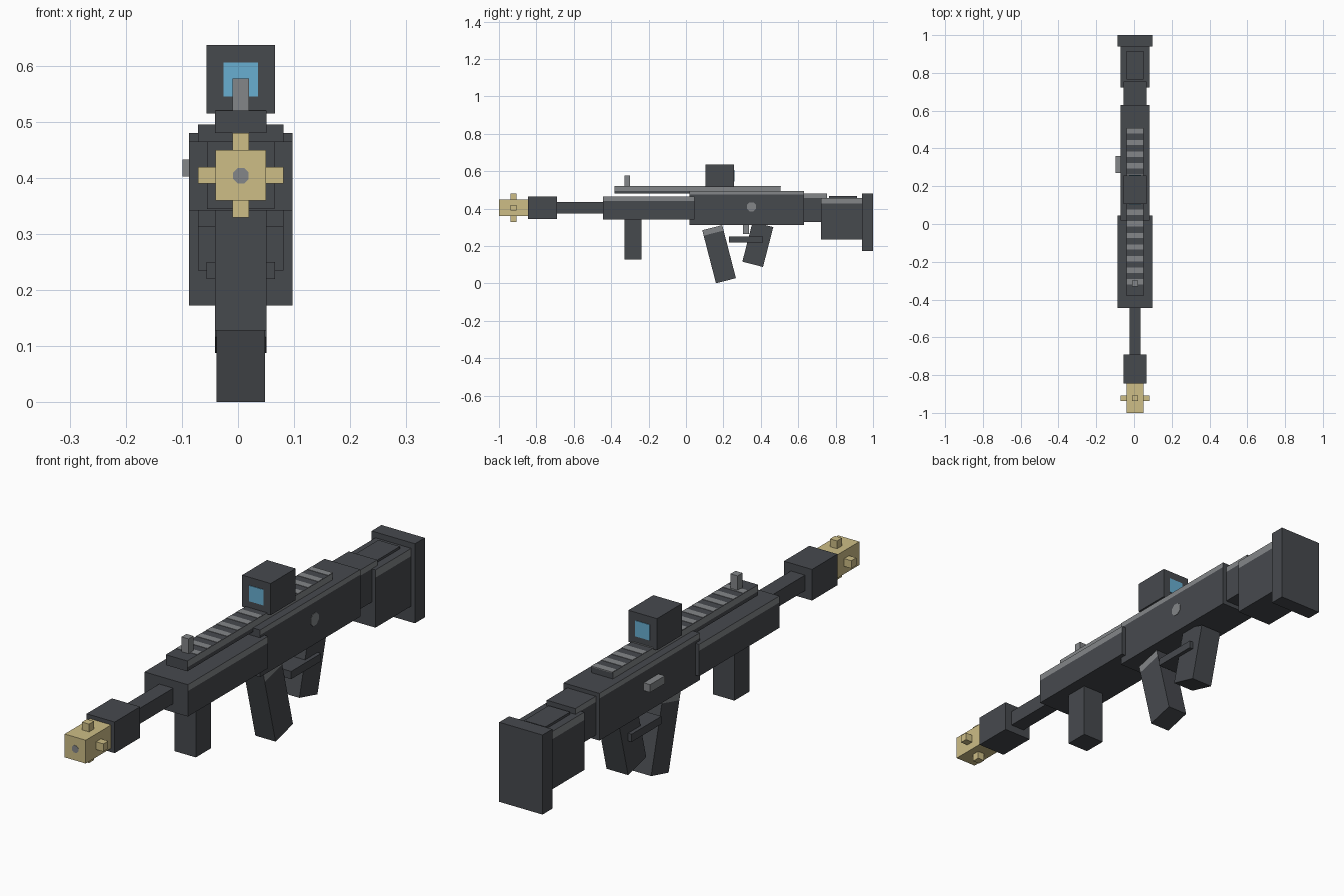
import bpy, bmesh, math
from mathutils import Matrix, Vector

old = bpy.data.objects.get("Cube")
if old:
    bpy.data.objects.remove(old, do_unlink=True)


def material(name, r, g, b):
    m = bpy.data.materials.new(name)
    m.use_nodes = True
    m.diffuse_color = (r, g, b, 1)
    m.node_tree.nodes["Principled BSDF"].inputs["Base Color"].default_value = (r, g, b, 1)
    return m


DARK = material("dark gunmetal", 0.062, 0.067, 0.076)
GREY = material("worn grey", 0.23, 0.24, 0.25)
GOLD = material("pale brass", 0.61, 0.51, 0.24)
BLUE = material("lens blue", 0.14, 0.43, 0.64)
MID = 0.005  # centre line of the body


def finish(name, bm, *mats):
    me = bpy.data.meshes.new(name)
    bm.to_mesh(me)
    bm.free()
    for m in mats:
        me.materials.append(m)
    ob = bpy.data.objects.new(name, me)
    bpy.context.collection.objects.link(ob)
    return ob


def box(name, width, y, z, mat=DARK, band=0, tilt=0, x=MID):
    """Box from y and z ranges; band is the height of a grey strip on the flanks."""
    size = Vector((width, y[1] - y[0], z[1] - z[0]))
    bm = bmesh.new()
    bmesh.ops.create_cube(bm, size=1)
    bmesh.ops.scale(bm, vec=size, verts=bm.verts)
    if band:
        cut = size.z / 2 - band
        bmesh.ops.bisect_plane(bm, geom=bm.verts[:] + bm.edges[:] + bm.faces[:],
                               plane_co=(0, 0, cut), plane_no=(0, 0, 1))
        bm.normal_update()
        for f in bm.faces:
            if abs(f.normal.x) > 0.9 and f.calc_center_median().z > cut:
                f.material_index = 1
    centre = Vector((x, sum(y) / 2, sum(z) / 2))
    bm.transform(Matrix.Translation(centre) @ Matrix.Rotation(math.radians(tilt), 4, 'X'))
    return finish(name, bm, mat, GREY)


def disc(name, centre, radius, axis):
    """Thin eight-sided plate facing along the given axis."""
    bm = bmesh.new()
    bmesh.ops.create_cone(bm, cap_ends=True, segments=8, radius1=radius,
                          radius2=radius, depth=0.004)
    bm.transform(Matrix.Translation(centre) @ Matrix.Rotation(math.pi / 2, 4, axis)
                 @ Matrix.Rotation(math.pi / 8, 4, 'Z'))
    return finish(name, bm, GREY)


# Muzzle with cross-shaped vents
box("muzzle_brake", 0.09, (-1, -0.845), (0.36, 0.45), GOLD)
box("muzzle_side_vents", 0.152, (-0.937, -0.907), (0.39, 0.42), GOLD)
box("muzzle_vertical_vents", 0.03, (-0.937, -0.907), (0.33, 0.48), GOLD)
disc("muzzle_bore", (MID, -0.999, 0.404), 0.015, 'X')

# Barrel and handguard
box("barrel_collar", 0.12, (-0.845, -0.69), (0.345, 0.465))
box("barrel", 0.06, (-0.70, -0.43), (0.375, 0.435))
box("handguard", 0.185, (-0.445, 0.045), (0.342, 0.465), band=0.025)
box("foregrip", 0.092, (-0.33, -0.237), (0.128, 0.35))

# Receiver and its controls
box("receiver", 0.153, (0.018, 0.63), (0.313, 0.495), band=0.02)
box("bolt_handle", 0.03, (0.27, 0.36), (0.403, 0.433), GREY, x=-0.084)
disc("receiver_pin", (0.081, 0.35, 0.41), 0.026, 'Y')
box("trigger", 0.03, (0.305, 0.337), (0.265, 0.32), GREY)
box("trigger_guard", 0.122, (0.23, 0.412), (0.22, 0.25))
box("magazine", 0.086, (0.122, 0.232), (0.01, 0.303), band=0.03, tilt=14.5)
box("pistol_grip", 0.092, (0.327, 0.441), (0.099, 0.319), tilt=-14.5)

# Top rail with repeated grey slots
box("rail", 0.092, (-0.382, 0.505), (0.48, 0.52), band=0.025)
for i in range(14):
    y = 0.493 - i * 0.0615
    box("rail_slot", 0.09, (y - 0.014, y + 0.014), (0.518, 0.5215), GREY)
box("front_sight", 0.03, (-0.33, -0.30), (0.515, 0.577), GREY)

# Optic with a lens at both ends
box("optic_body", 0.122, (0.105, 0.257), (0.515, 0.637))
for name, y in (("front_lens", 0.105), ("rear_lens", 0.257)):
    box(name, 0.062, (y - 0.002, y + 0.002), (0.545, 0.606), BLUE)

# Stock
box("stock_neck", 0.122, (0.62, 0.755), (0.33, 0.48), band=0.022)
box("stock", 0.153, (0.722, 0.945), (0.235, 0.458), band=0.03)
box("cheek_rest", 0.092, (0.765, 0.915), (0.44, 0.467))
box("butt_plate", 0.185, (0.94, 1), (0.173, 0.48))
